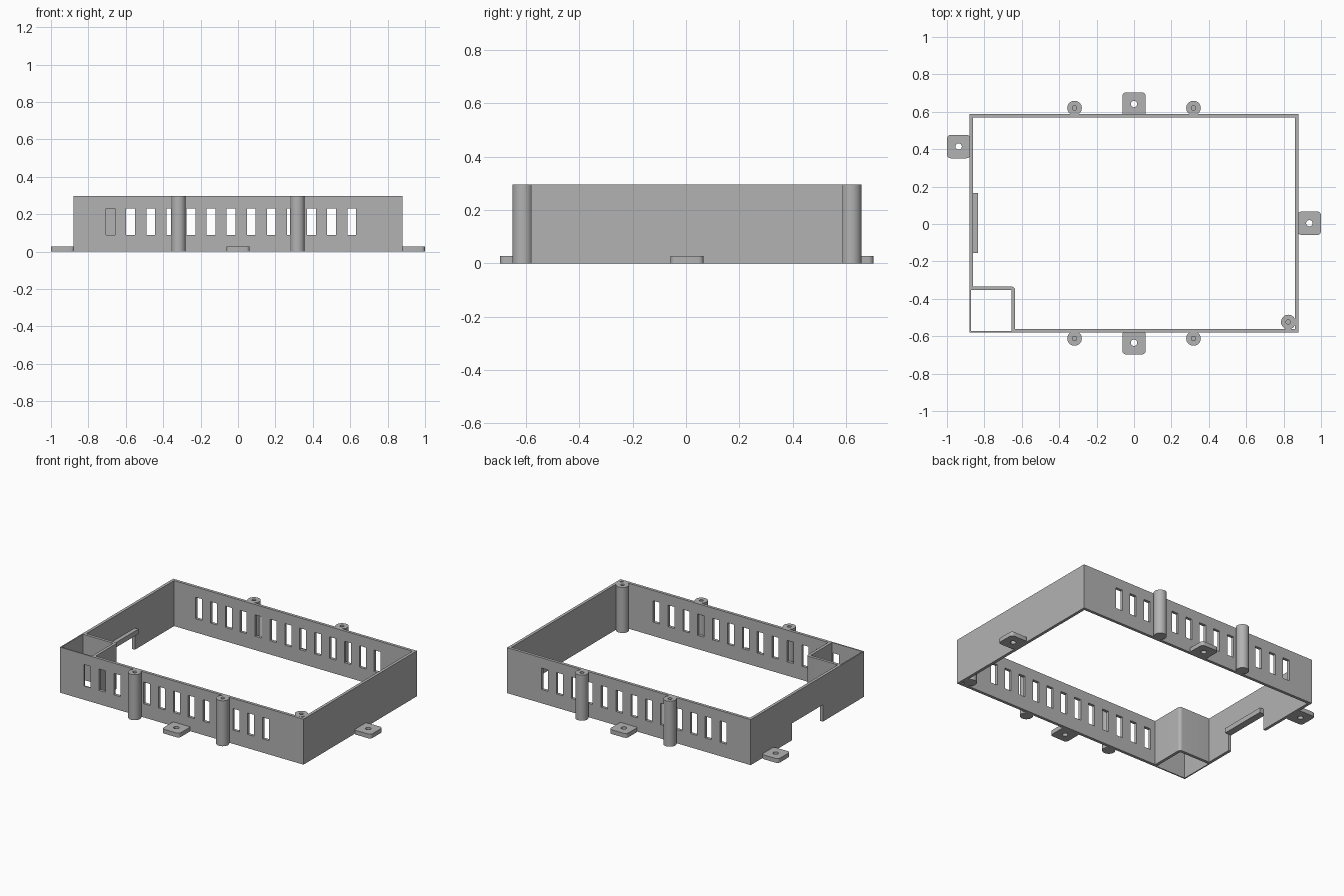
import bpy, bmesh, math
from mathutils import Matrix

cube = bpy.data.objects.get("Cube")
if cube:
    bpy.data.objects.remove(cube, do_unlink=True)

grey = bpy.data.materials.new("grey_plastic")
grey.use_nodes = True
GREY = (0.45, 0.45, 0.45, 1)
grey.diffuse_color = GREY
grey.node_tree.nodes["Principled BSDF"].inputs["Base Color"].default_value = GREY

HEIGHT = 0.297
LEFT, RIGHT, FRONT, BACK = -0.88, 0.88, -0.581, 0.589
WALL = 0.019


def finish(bm, name):
    bmesh.ops.recalc_face_normals(bm, faces=bm.faces)
    mesh = bpy.data.meshes.new(name)
    bm.to_mesh(mesh)
    bm.free()
    mesh.materials.append(grey)
    ob = bpy.data.objects.new(name, mesh)
    bpy.context.collection.objects.link(ob)
    return ob


def prism(name, points, z0, z1):
    """Extrude a flat outline from z0 to z1."""
    bm = bmesh.new()
    face = bm.faces.new([bm.verts.new((x, y, z0)) for x, y in points])
    new = bmesh.ops.extrude_face_region(bm, geom=[face])["geom"]
    bmesh.ops.translate(bm, vec=(0, 0, z1 - z0),
                        verts=[g for g in new if isinstance(g, bmesh.types.BMVert)])
    return finish(bm, name)


def rect(x0, x1, y0, y1):
    return [(x0, y0), (x1, y0), (x1, y1), (x0, y1)]


def arc(cx, cy, r, a0, a1, n):
    return [(cx + r * math.cos(math.radians(a0 + (a1 - a0) * i / n)),
             cy + r * math.sin(math.radians(a0 + (a1 - a0) * i / n))) for i in range(n + 1)]


def circle(cx, cy, r, n=32):
    return arc(cx, cy, r, 0, 360, n)[:-1]


def rounded(cx, cy, half, r):
    d = half - r
    pts = []
    for k, (sx, sy) in enumerate([(1, 1), (-1, 1), (-1, -1), (1, -1)]):
        pts += arc(cx + sx * d, cy + sy * d, r, 90 * k, 90 * k + 90, 6)
    return pts


def cut(ob, *cutters):
    """Subtract the cutters, bake the result and drop the cutters."""
    for c in cutters:
        mod = ob.modifiers.new("cut", "BOOLEAN")
        mod.operation, mod.solver, mod.object = "DIFFERENCE", "EXACT", c
        c.hide_render = True
    deps = bpy.context.evaluated_depsgraph_get()
    mesh = bpy.data.meshes.new_from_object(ob.evaluated_get(deps))
    ob.modifiers.clear()
    ob.data = mesh
    for c in cutters:
        bpy.data.objects.remove(c, do_unlink=True)


def smooth(ob):
    bpy.ops.object.select_all(action="DESELECT")
    ob.select_set(True)
    bpy.context.view_layer.objects.active = ob
    bpy.ops.object.shade_smooth_by_angle(angle=math.radians(30))


# Frame: open box with a corner pocket left standing by the cavity outline
frame = prism("frame", rect(LEFT, RIGHT, FRONT, BACK), 0, HEIGHT)
px, py, pr = -0.635, -0.335, 0.02
cavity = prism("cavity_cutter",
               [(px, FRONT + WALL), (RIGHT - WALL, FRONT + WALL), (RIGHT - WALL, BACK - WALL),
                (LEFT + WALL, BACK - WALL), (LEFT + WALL, py)]
               + arc(px - pr, py - pr, pr, 90, 0, 8), -0.1, HEIGHT + 0.1)
pocket = prism("pocket_cutter", rect(LEFT + 0.008, px - WALL, FRONT + 0.008, py - WALL),
               -0.1, HEIGHT + 0.1)

# Row of vent slots through the front and back walls
bm = bmesh.new()
for i in range(13):
    for y in (FRONT, BACK):
        bmesh.ops.create_cube(bm, size=1, matrix=Matrix.Translation((-0.682 + 0.1075 * i, y, 0.16))
                              @ Matrix.Diagonal((0.047, 0.1, 0.14, 1)))
slots = finish(bm, "slot_cutter")

# Cable opening at the foot of the right wall
opening = prism("opening_cutter", rect(LEFT - 0.1, LEFT + 0.1, -0.155, 0.165), -0.1, 0.11)
cut(frame, cavity, pocket, slots, opening)
smooth(frame)

# Ledge over the cable opening
prism("opening_ledge", rect(LEFT + 0.005, -0.835, -0.155, 0.165), 0.11, 0.142)

# Screw posts with blind holes
posts = [("front_post_right", -0.318, -0.612), ("front_post_left", 0.318, -0.612),
         ("back_post_right", -0.318, 0.62), ("back_post_left", 0.318, 0.62),
         ("corner_post", 0.825, -0.524)]
for name, x, y in posts:
    post = prism(name, circle(x, y, 0.039), 0, HEIGHT)
    cut(post, prism("post_hole_cutter", circle(x, y, 0.012, 24), HEIGHT - 0.12, HEIGHT + 0.1))
    smooth(post)

# Mounting tabs with through holes
tabs = [("front_tab", 0, -0.635), ("back_tab", 0, 0.641),
        ("left_tab", 0.9375, 0.004), ("right_tab", -0.9375, 0.414)]
for name, x, y in tabs:
    tab = prism(name, rounded(x, y, 0.0625, 0.02), 0, 0.028)
    cut(tab, prism("tab_hole_cutter", circle(x, y, 0.017, 24), -0.1, 0.1))
    smooth(tab)
